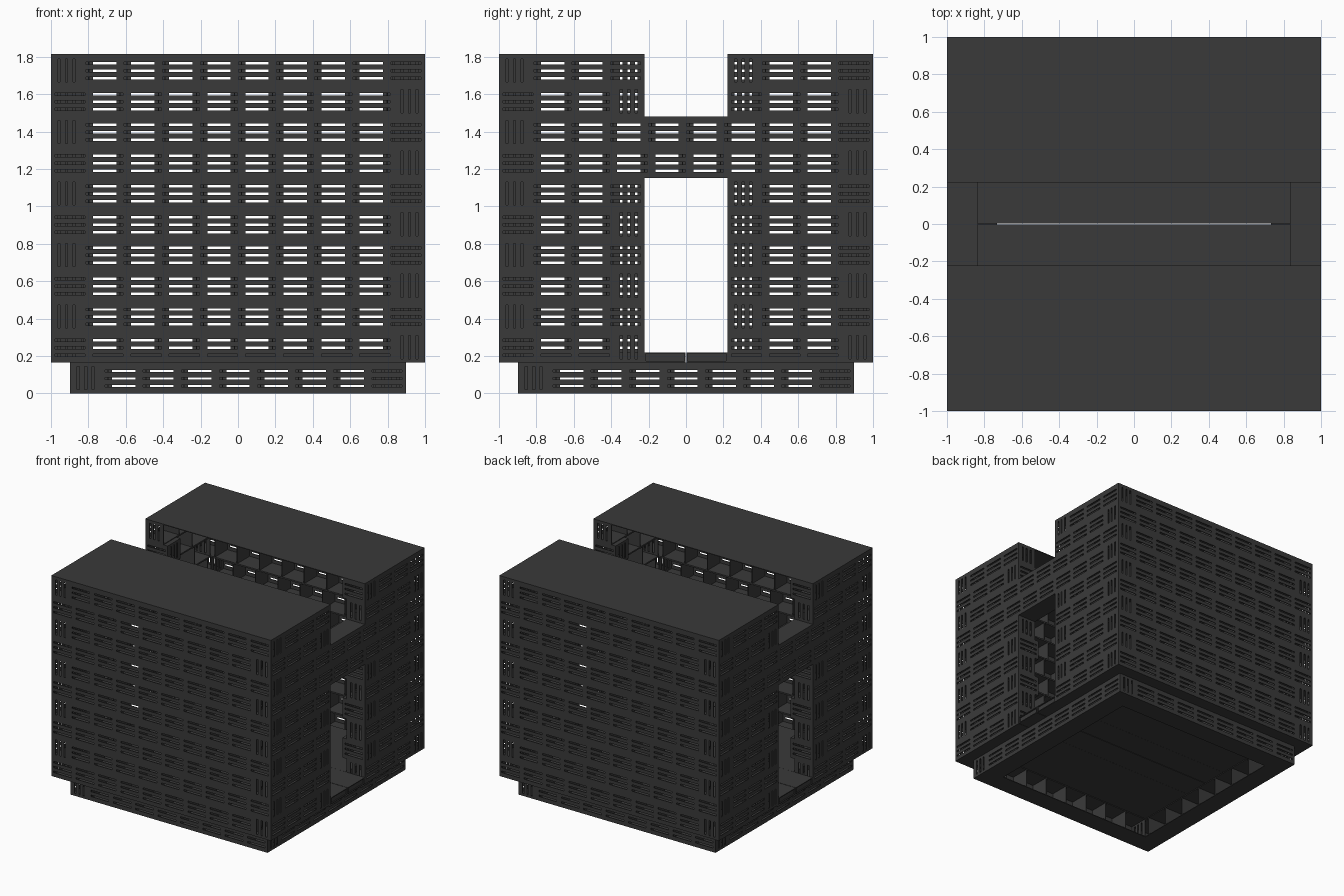
import bpy, bmesh
from math import pi
from mathutils import Matrix, Vector

if "Cube" in bpy.data.objects:
    bpy.data.objects.remove(bpy.data.objects["Cube"])

P = 0.2037            # cell pitch of a beam
T = 2 - 9 * P         # beam depth
H = 0.1645            # layer height
S = 0.006             # sheet thickness
DOOR = 1 - T - 3 * P  # half width of the doorway

mat = bpy.data.materials.new("dark_plastic")
mat.diffuse_color = (0.042, 0.042, 0.042, 1)
mat.use_nodes = True
mat.node_tree.nodes["Principled BSDF"].inputs["Base Color"].default_value = mat.diffuse_color


def box(bm, M, lo, hi):
    lo, hi = Vector(lo), Vector(hi)
    d = hi - lo
    m = M @ Matrix.Translation((lo + hi) / 2) @ Matrix.Diagonal((d.x, d.y, d.z, 1))
    bmesh.ops.create_cube(bm, size=1, matrix=m)


def finish(bm, name):
    me = bpy.data.meshes.new(name)
    bm.to_mesh(me)
    bm.free()
    me.materials.append(mat)
    bpy.context.collection.objects.link(bpy.data.objects.new(name, me))


SLOTS = (0.04, 0.08, 0.12)   # slot centres over the height
SW = 0.0065                  # half slot width


def beam(bm, M, n):
    """Hollow beam with slotted outer side and ends, ribs inside, open at the back."""
    L = n * P
    # top and bottom sheets
    box(bm, M, (0, 0, 0), (L, T, S))
    box(bm, M, (0, 0, H - S), (L, T, H))
    # outer side: four rails and the short webs between the slots
    edges = [S] + [e for s in SLOTS for e in (s - SW, s + SW)] + [H - S]
    for a, b in zip(edges[::2], edges[1::2]):
        box(bm, M, (0, 0, a), (L, S, b))
    for i in range(n + 1):
        a, b = max(0, i * P - 0.021), min(L, i * P + 0.021)
        for s in SLOTS:
            box(bm, M, (a, 0, s - SW), (b, S, s + SW))
    # inner ribs
    for i in range(1, n):
        box(bm, M, (i * P - S / 2, S, S), (i * P + S / 2, T, H - S))
    # ends with three upright slots
    e = [S] + [v for s in SLOTS for v in (s + 0.003 - SW, s + 0.003 + SW)] + [T]
    for u in (0, L - S):
        for a, b in zip(e[::2], e[1::2]):
            box(bm, M, (u, a, S), (u + S, b, H - S))
        for a, b in zip(e[1::2], e[2::2]):
            box(bm, M, (u, a, S), (u + S, b, 0.02))
            box(bm, M, (u, a, H - 0.02), (u + S, b, H - S))


def layer(idx, name):
    """Ring of four beams laid as a pinwheel; direction alternates by layer."""
    bm = bmesh.new()
    base = idx == 0
    n = 8 if base else 9
    R = (n * P + T) / 2
    odd = idx % 2 == 0
    door = not base and idx not in (7, 8)
    for k in range(4):
        M = Matrix.Rotation(k * pi / 2, 4, 'Z')

        def at(x, y, rot=0):
            return M @ Matrix.Translation((x, y, idx * H)) @ Matrix.Rotation(rot, 4, 'Z')
        start = -R + T if odd else -R
        if k % 2 == 0 or not door:
            beam(bm, at(start, -R), n)
        elif odd:
            beam(bm, at(start, -R), 3)
            beam(bm, at(DOOR, -R + P, -pi / 2), 1)
            beam(bm, at(DOOR + T, -R), 3)
        else:
            beam(bm, at(start, -R), 3)
            beam(bm, at(-DOOR, -R, pi / 2), 1)
            beam(bm, at(DOOR, -R), 3)
    finish(bm, name)


layer(0, "base_ring")
for i in range(1, 11):
    layer(i, "bridge_layer_%d" % i if i in (7, 8) else "wall_layer_%d" % i)

# floor: side slabs plus two planks running out through both doorways
I4 = Matrix.Identity(4)
bm = bmesh.new()
Z0, Z1 = H + 0.001, 0.22
for s in (-1, 1):
    ya, yb = sorted((s * DOOR, s * (1 - T)))
    box(bm, I4, (-1 + T, ya, Z0), (1 - T, yb, Z1))
finish(bm, "floor_slabs")
bm = bmesh.new()
for s in (-1, 1):
    ya, yb = sorted((s * 0.002, s * (DOOR - 0.001)))
    box(bm, I4, (-0.99, ya, Z0), (0.99, yb, Z1))
    for x in (-1, 0.99):   # raised rim around the plank end
        box(bm, I4, (x, ya, Z0), (x + 0.01, yb, Z0 + 0.007))
        box(bm, I4, (x, ya, Z1 - 0.007), (x + 0.01, yb, Z1))
        for y in (ya, yb - 0.007):
            box(bm, I4, (x, y, Z0 + 0.007), (x + 0.01, y + 0.007, Z1 - 0.007))
finish(bm, "door_sill_planks")

# roof sheets on either side of the open strip
for s, nm in ((-1, "front_roof"), (1, "back_roof")):
    bm = bmesh.new()
    ya, yb = sorted((s * DOOR, s))
    box(bm, I4, (-1, ya, 11 * H), (1, yb, 11 * H + 0.006))
    finish(bm, nm)
